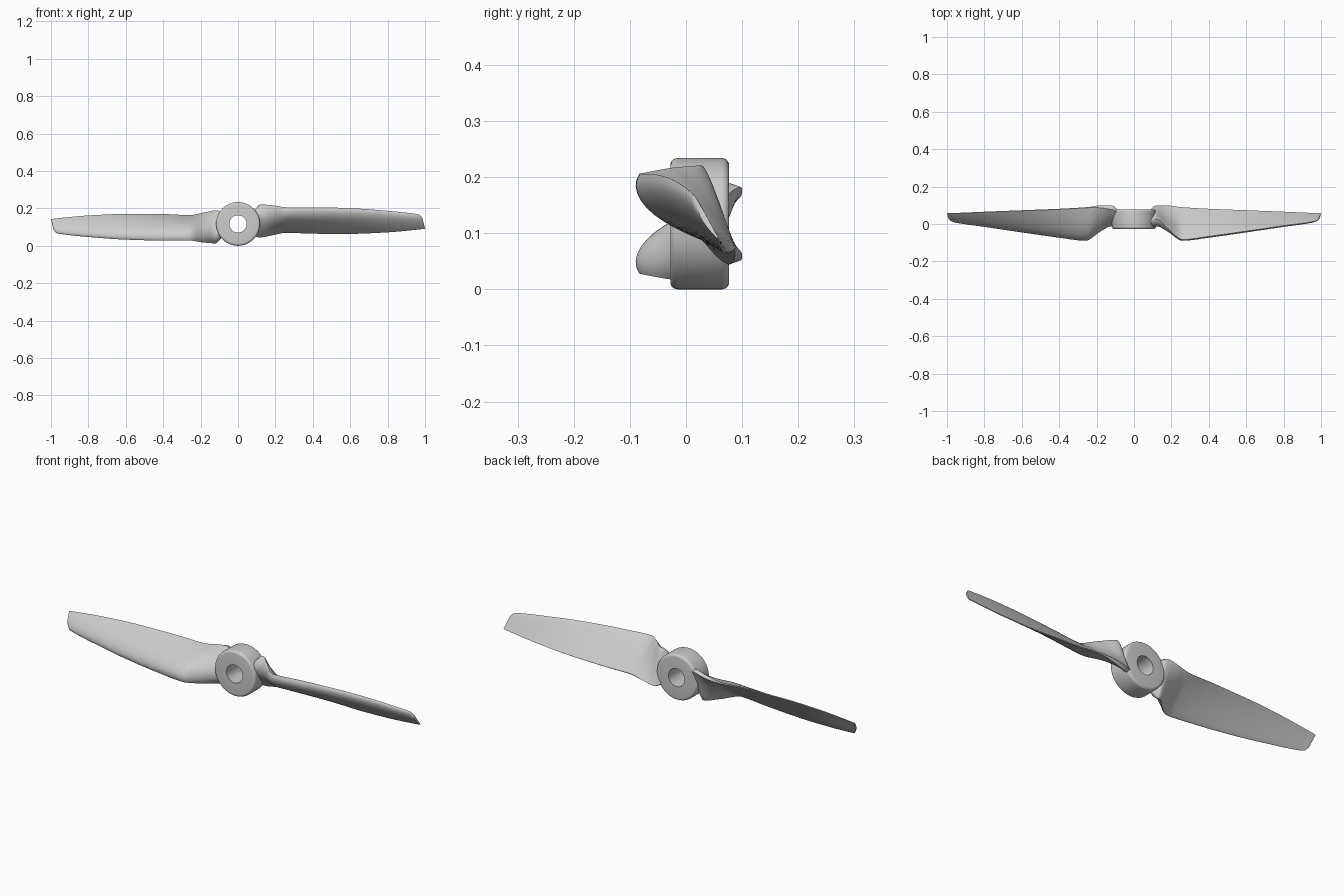
import bpy, bmesh, math
from mathutils import Vector

if "Cube" in bpy.data.objects:
    bpy.data.objects.remove(bpy.data.objects["Cube"])

CZ = 0.117  # hub axis height


def make_object(name, bm, angle):
    bmesh.ops.recalc_face_normals(bm, faces=bm.faces)
    me = bpy.data.meshes.new(name)
    bm.to_mesh(me)
    bm.free()
    ob = bpy.data.objects.new(name, me)
    bpy.context.collection.objects.link(ob)
    ob.location = (0, 0, CZ)
    bpy.ops.object.select_all(action='DESELECT')
    ob.select_set(True)
    bpy.context.view_layer.objects.active = ob
    bpy.ops.object.shade_smooth_by_angle(angle=math.radians(angle))
    return ob


def bridge(bm, rings, closed):
    n = len(rings[0])
    pairs = list(zip(rings, rings[1:])) + ([(rings[-1], rings[0])] if closed else [])
    for a, b in pairs:
        for i in range(n):
            j = (i + 1) % n
            bm.faces.new((a[i], a[j], b[j], b[i]))


# Hub: rounded ring turned around the y axis
def build_hub():
    r_out, r_in, y0, y1, fil = 0.117, 0.046, -0.028, 0.077, 0.013
    prof = [(r_in, y0)]
    for k in range(6):
        a = math.pi / 2 * k / 5
        prof.append((r_out - fil + fil * math.sin(a), y0 + fil - fil * math.cos(a)))
    for k in range(6):
        a = math.pi / 2 * k / 5
        prof.append((r_out - fil + fil * math.cos(a), y1 - fil + fil * math.sin(a)))
    prof.append((r_in, y1))
    bm = bmesh.new()
    rings = []
    for s in range(72):
        a = 2 * math.pi * s / 72
        rings.append([bm.verts.new((r * math.cos(a), y, r * math.sin(a))) for r, y in prof])
    bridge(bm, rings, True)
    return make_object("hub", bm, 35)


# Blade stations: leading x, y, z, trailing x, y, z, thickness, trailing thickness
STATIONS = [
    (0.070, 0.005, 0.160, 0.070, 0.050, 0.085, 0.045, 0.015),
    (0.095, 0.018, 0.200, 0.095, 0.074, 0.054, 0.055, 0.020),
    (0.120, 0.027, 0.221, 0.115, 0.087, 0.048, 0.062, 0.022),
    (0.180, -0.022, 0.217, 0.180, 0.093, 0.060, 0.054, 0.016),
    (0.260, -0.083, 0.206, 0.255, 0.088, 0.072, 0.046, 0.006),
    (0.400, -0.066, 0.206, 0.400, 0.080, 0.066, 0.040, 0.004),
    (0.600, -0.038, 0.201, 0.600, 0.072, 0.065, 0.031, 0.004),
    (0.800, -0.009, 0.187, 0.800, 0.064, 0.073, 0.023, 0.004),
    (0.940, 0.010, 0.172, 0.950, 0.058, 0.086, 0.016, 0.003),
    (0.970, 0.016, 0.166, 0.985, 0.057, 0.090, 0.013, 0.003),
    (0.986, 0.026, 0.148, 1.000, 0.056, 0.092, 0.010, 0.003),
]


def smooth_stations(st, steps):
    def slope(i, c):
        if i == 0 or i == len(st) - 1:
            return None
        d = [(st[k + 1][c] - st[k][c]) / (st[k + 1][0] - st[k][0]) for k in (i - 1, i)]
        return 0 if d[0] * d[1] <= 0 else 2 * d[0] * d[1] / (d[0] + d[1])

    out = []
    for i in range(len(st) - 1):
        h = st[i + 1][0] - st[i][0]
        for k in range(steps):
            t = k / steps
            row = []
            for c in range(8):
                p, q = st[i][c], st[i + 1][c]
                m0, m1 = slope(i, c), slope(i + 1, c)
                m0 = (q - p) / h if m0 is None else m0
                m1 = (q - p) / h if m1 is None else m1
                row.append((2*t**3 - 3*t*t + 1) * p + (t**3 - 2*t*t + t) * h * m0
                           + (3*t*t - 2*t**3) * q + (t**3 - t*t) * h * m1)
            out.append(row)
    return out + [list(st[-1])]


# Aerofoil section: full front side, nearly flat back side
def section(row, n=16):
    le, te = Vector(row[0:3]), Vector(row[3:6])
    thick, tail = row[6], row[7]
    chord = te - le
    d = Vector((0, chord.y, chord.z)).normalized()
    nrm = Vector((0, d.z, -d.y))          # towards the front (-y)
    pts = []

    def foil(u):
        return (2.969 * math.sqrt(u) - 1.26 * u - 3.516 * u*u + 2.843 * u**3 - 1.036 * u**4)

    us = [(1 - math.cos(math.pi * k / n)) / 2 for k in range(n + 1)]
    for u in reversed(us):
        pts.append(le + chord * u + nrm * (thick * 0.88 * foil(u) + tail * 0.5 * u))
    for u in us[1:]:
        pts.append(le + chord * u - nrm * (thick * 0.12 * foil(u) * (1 - u) + tail * 0.5 * u))
    return pts


def build_blade(name, turn):
    bm = bmesh.new()
    rings = [[bm.verts.new(p - Vector((0, 0, CZ))) for p in section(r)]
             for r in smooth_stations(STATIONS, 6)]
    bridge(bm, rings, False)
    bm.faces.new(rings[0])
    bm.faces.new(rings[-1])
    ob = make_object(name, bm, 40)
    ob.rotation_euler = (0, turn, 0)
    return ob


build_hub()
build_blade("blade_right", 0)
build_blade("blade_left", math.pi)
